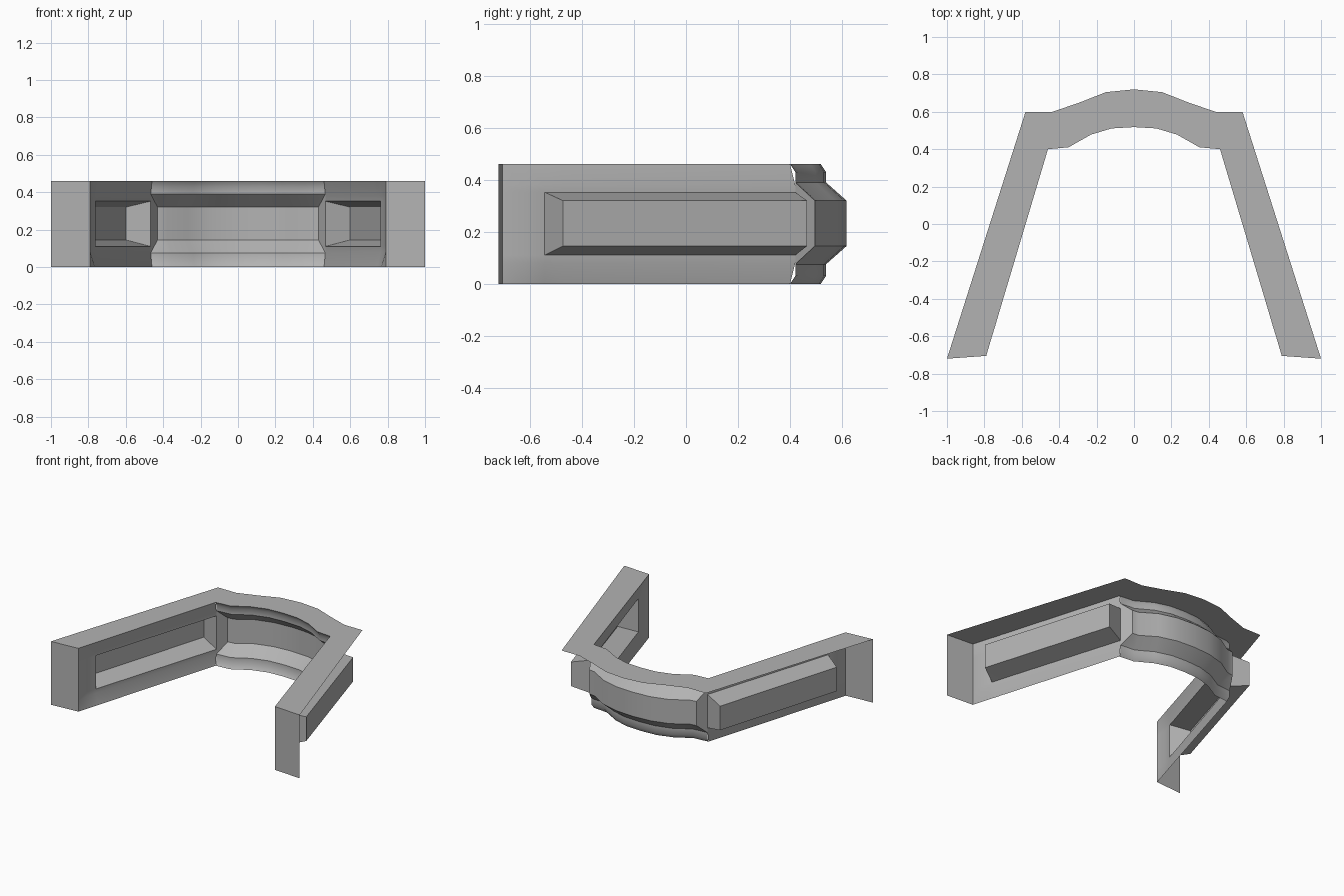
import bpy, bmesh

if "Cube" in bpy.data.objects:
    bpy.data.objects.remove(bpy.data.objects["Cube"])

TOP = 0.46

grey = bpy.data.materials.new("mid_grey")
grey.diffuse_color = (0.45, 0.45, 0.45, 1)
grey.use_nodes = True
grey.node_tree.nodes["Principled BSDF"].inputs["Base Color"].default_value = grey.diffuse_color


def make_part(name, verts, faces, smooth=False):
    """Right half of a sheet part, mirrored across x = 0."""
    mesh = bpy.data.meshes.new(name)
    bm = bmesh.new()
    vs = [bm.verts.new(v) for v in verts]
    for f in faces:
        bm.faces.new([vs[i] for i in f])
    bmesh.ops.remove_doubles(bm, verts=bm.verts[:], dist=0.0005)
    bmesh.ops.dissolve_degenerate(bm, dist=0.0005, edges=bm.edges[:])
    bmesh.ops.recalc_face_normals(bm, faces=bm.faces[:])
    bm.to_mesh(mesh)
    bm.free()
    mesh.materials.append(grey)
    ob = bpy.data.objects.new(name, mesh)
    bpy.context.collection.objects.link(ob)
    ob.modifiers.new("mirror", 'MIRROR').use_clip = True
    if smooth:
        bpy.ops.object.select_all(action='DESELECT')
        ob.select_set(True)
        bpy.context.view_layer.objects.active = ob
        bpy.ops.object.shade_smooth_by_angle(angle=0.65)


def sweep(name, stations):
    """Loft a wall through stations of (heights, wall, lip, groove floor)."""
    rows = (1, 2, 2, 3, 3, 2, 2, 1)
    n = len(rows)
    verts = [(*s[r], z) for s in stations for r, z in zip(rows, s[0])]
    faces = [(i * n + j, i * n + j + 1, (i + 1) * n + j + 1, (i + 1) * n + j)
             for i in range(len(stations) - 1) for j in range(n - 1)]
    make_part(name, verts, faces, True)


# Cross-section heights: edge, lip, groove rim, groove floor (then back down)
ARM = (TOP, 0.38, 0.352, 0.32, 0.145, 0.11, 0.08, 0)
ARM_END = (TOP, 0.38, 0.352, 0.352, 0.11, 0.11, 0.08, 0)
ARC = (TOP, 0.43, 0.39, 0.32, 0.145, 0.075, 0.03, 0)
ARC_END = (TOP, 0.43, 0.39, 0.39, 0.075, 0.075, 0.03, 0)
CORNER, CORNER_LIP = (0.46, 0.40), (0.467, 0.42)

# Side wall with a groove closed by a slope at each end
arm = [
    (ARM_END, (0.79, -0.705), (0.79, -0.705), (0.79, -0.705)),
    (ARM_END, (0.765, -0.62), (0.784, -0.615), (0.784, -0.615)),
    (ARM_END, (0.742, -0.545), (0.762, -0.543), (0.762, -0.543)),
    (ARM, (0.721, -0.473), (0.741, -0.471), (0.88, -0.473)),
    (ARM, CORNER, CORNER_LIP, (0.60, 0.465)),
    (ARM_END, CORNER, CORNER_LIP, CORNER_LIP),
]
sweep("side_wall", arm)

# Curved wall with its own groove
arc = [
    (ARC_END, CORNER, CORNER_LIP, CORNER_LIP),
    (ARC, CORNER, CORNER_LIP, (0.43, 0.495)),
    (ARC, (0.35, 0.41), (0.356, 0.43), (0.38, 0.502)),
    (ARC, (0.23, 0.478), (0.238, 0.498), (0.268, 0.572)),
    (ARC, (0.12, 0.511), (0.123, 0.531), (0.137, 0.608)),
    (ARC, (0, 0.518), (0, 0.538), (0, 0.617)),
]
sweep("curved_wall", arc)

# Flat top plate
outer = [(0, 0.72), (0.15, 0.705), (0.29, 0.65), (0.435, 0.60), (0.58, 0.60), (1.0, -0.72)]
inner = [s[1] for s in arm[:5] + arc[2:]]
outline = inner + outer
make_part("top_plate", [(x, y, TOP) for x, y in outline], [range(len(outline))])

# End caps on the arms
a, b = inner[0], outer[-1]
make_part("end_cap", [(*a, 0), (*b, 0), (*b, TOP), (*a, TOP)], [(0, 1, 2, 3)])
